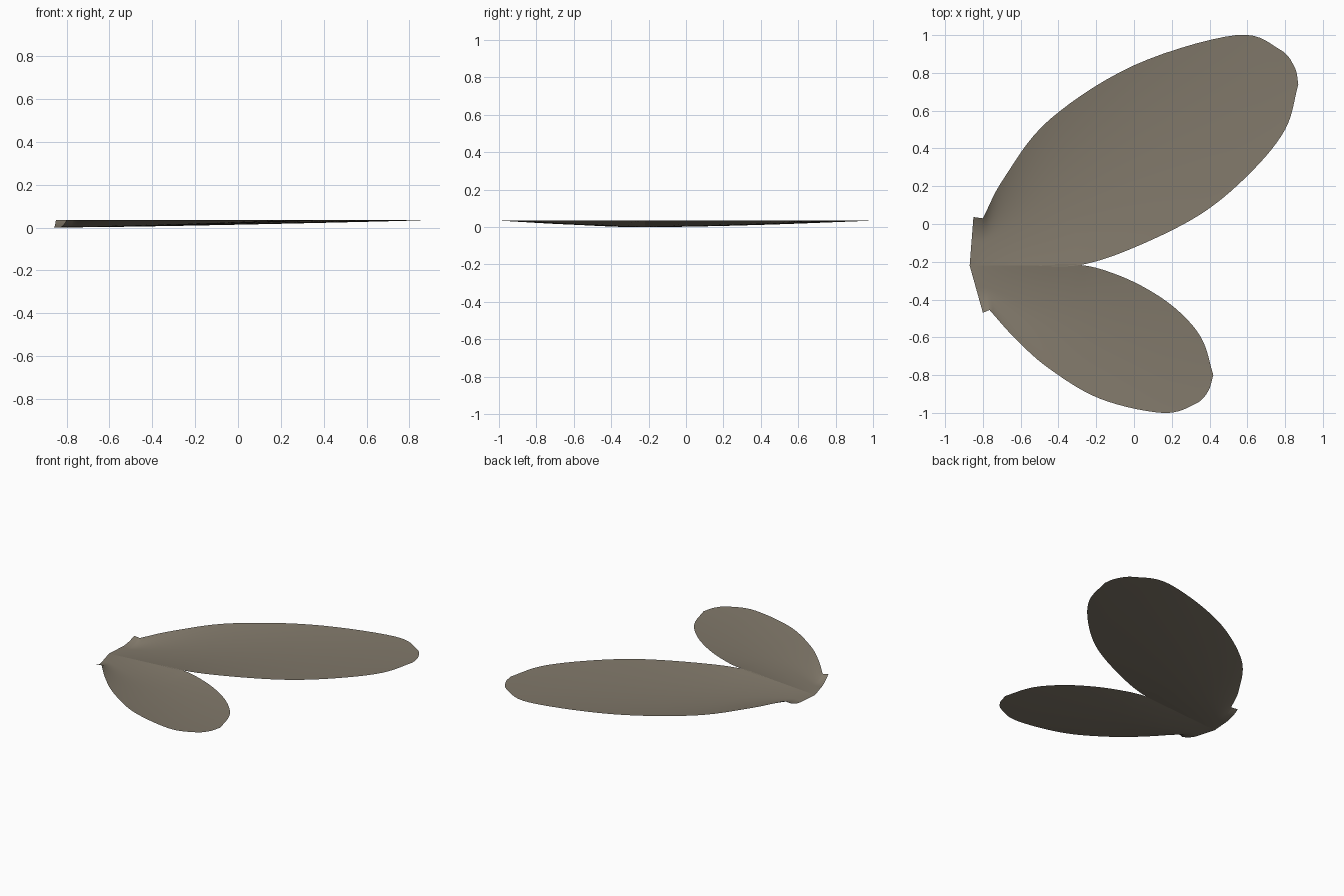
import bpy, bmesh
from mathutils import Vector

cube = bpy.data.objects.get("Cube")
if cube:
    bpy.data.objects.remove(cube, do_unlink=True)

RIM = 0.035            # height of the wing rims
ROOT = Vector((-0.87, -0.22))
NOTCH_X = -0.285       # where the two wings part
STEPS, ACROSS = 7, 24

membrane = bpy.data.materials.new("wing_taupe")
colour = (0.22, 0.19, 0.145, 1)
membrane.use_nodes = True
membrane.diffuse_color = colour
bsdf = membrane.node_tree.nodes["Principled BSDF"]
bsdf.inputs["Base Color"].default_value = colour
bsdf.inputs["Roughness"].default_value = 0.8


def smooth_rail(points):
    """Straight first segment, then a smooth curve through the other points."""
    pts = [Vector(p) for p in points]
    rail = [pts[0].lerp(pts[1], i / STEPS) for i in range(STEPS)]
    c = pts[1:]
    c = [2 * c[0] - c[1]] + c + [2 * c[-1] - c[-2]]
    for p0, p1, p2, p3 in zip(c, c[1:], c[2:], c[3:]):
        for i in range(STEPS):
            t = i / STEPS
            rail.append(p1 + 0.5 * t * (p2 - p0 + t * (
                2 * p0 - 5 * p1 + 4 * p2 - p3 + t * (3 * (p1 - p2) + p3 - p0))))
    return rail + [pts[-1]]


def make_wing(name, leading, trailing):
    """Dished sheet lofted between the leading and trailing edges."""
    a_rail, b_rail = smooth_rail(leading), smooth_rail(trailing)
    length = (a_rail[-1] - ROOT).length
    bm = bmesh.new()
    rows = []
    for a, b in zip(a_rail, b_rail):
        reach = min(1, ((a + b) / 2 - ROOT).length / length)
        floor = RIM * reach ** 1.5
        ridge = RIM * min(1, max(0, (b.x - ROOT.x) / (NOTCH_X - ROOT.x)))
        row = []
        for i in range(ACROSS + 1):
            s = i / ACROSS
            p = a.lerp(b, s)
            edge = RIM if s < 0.5 else max(ridge, floor * 0.5)
            if b == b_rail[0] and s >= 0.5:
                edge = 0
            z = floor + (edge - floor) * (2 * s - 1) ** 2
            row.append(bm.verts.new((p.x, p.y, max(0, z))))
        rows.append(row)
    for r0, r1 in zip(rows, rows[1:]):
        for i in range(ACROSS):
            bm.faces.new((r0[i], r0[i + 1], r1[i + 1], r1[i]))
    bmesh.ops.remove_doubles(bm, verts=bm.verts, dist=0.0005)
    bm.normal_update()
    if sum(f.normal.z for f in bm.faces) < 0:
        bmesh.ops.reverse_faces(bm, faces=bm.faces)
    mesh = bpy.data.meshes.new(name)
    bm.to_mesh(mesh)
    bm.free()
    mesh.materials.append(membrane)
    mesh.shade_smooth()
    obj = bpy.data.objects.new(name, mesh)
    bpy.context.collection.objects.link(obj)
    return obj


# Shared ridge between the wings
ridge_line = [ROOT, (-0.8, -0.22), (-0.55, -0.22), (NOTCH_X, -0.217)]

# Large wing
make_wing("large_wing",
          [(-0.85, 0.037), (-0.80, 0.03), (-0.69, 0.24), (-0.45, 0.55), (0, 0.84),
           (0.54, 1.0), (0.77, 0.925), (0.85, 0.83), (0.87, 0.74)],
          ridge_line + [(0, -0.125), (0.35, 0.05), (0.61, 0.265),
                        (0.8, 0.5), (0.87, 0.74)])

# Small wing
make_wing("small_wing",
          [(-0.80, -0.47), (-0.765, -0.455), (-0.63, -0.605), (-0.45, -0.765),
           (-0.18, -0.925), (0.15, -1.0), (0.32, -0.955), (0.39, -0.89), (0.42, -0.8)],
          ridge_line + [(-0.1, -0.265), (0.08, -0.35), (0.24, -0.465),
                        (0.36, -0.61), (0.42, -0.8)])
